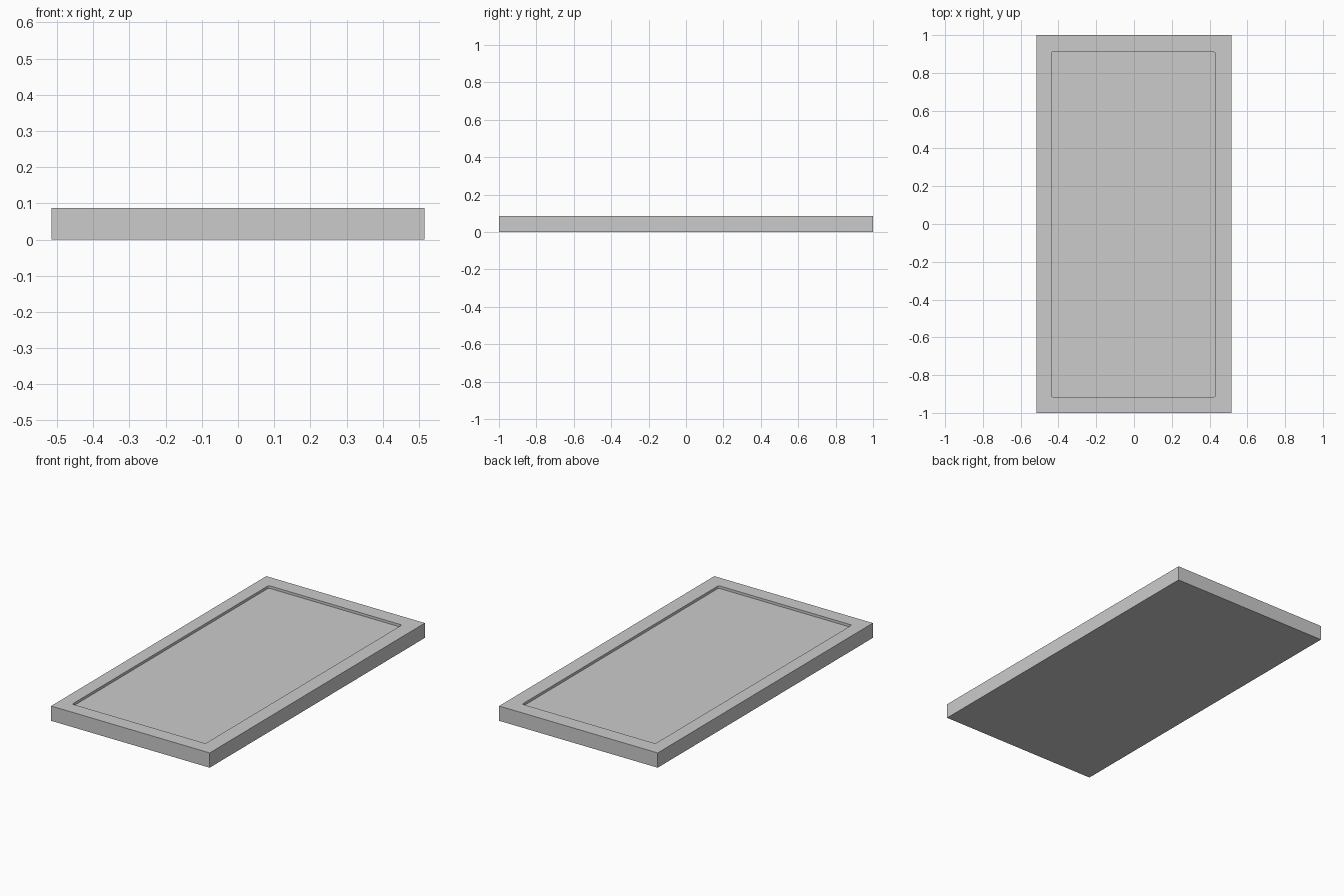
import bpy

if "Cube" in bpy.data.objects:
    bpy.data.objects.remove(bpy.data.objects["Cube"])


def box(name, x0, x1, y0, y1, z0, z1):
    bpy.ops.mesh.primitive_cube_add(
        size=1, location=((x0 + x1) / 2, (y0 + y1) / 2, (z0 + z1) / 2))
    ob = bpy.context.object
    ob.name = name
    ob.scale = (x1 - x0, y1 - y0, z1 - z0)
    bpy.ops.object.transform_apply(location=False, rotation=False, scale=True)
    return ob


HEIGHT, DEPTH = 0.087, 0.015

# Solid slab
tray = box("shallow_tray", -0.516, 0.516, -1, 1, 0, HEIGHT)

# Recess cutter with slightly rounded upright corners
cutter = box("recess_cutter", -0.438, 0.429, -0.915, 0.91, HEIGHT - DEPTH, HEIGHT + 0.1)
weights = cutter.data.attributes.new("bevel_weight_edge", 'FLOAT', 'EDGE')
for e in cutter.data.edges:
    a, b = (cutter.data.vertices[i].co for i in e.vertices)
    weights.data[e.index].value = 1.0 if abs(a.z - b.z) > 0.01 else 0.0
bev = cutter.modifiers.new("corners", 'BEVEL')
bev.limit_method = 'WEIGHT'
bev.width = 0.007
bev.segments = 3
cutter.hide_render = True
cutter.display_type = 'WIRE'

# Sink the recess into the top
cut = tray.modifiers.new("recess", 'BOOLEAN')
cut.operation = 'DIFFERENCE'
cut.solver = 'EXACT'
cut.object = cutter
bpy.context.view_layer.objects.active = tray
bpy.ops.object.modifier_apply(modifier=cut.name)
bpy.data.objects.remove(cutter)
